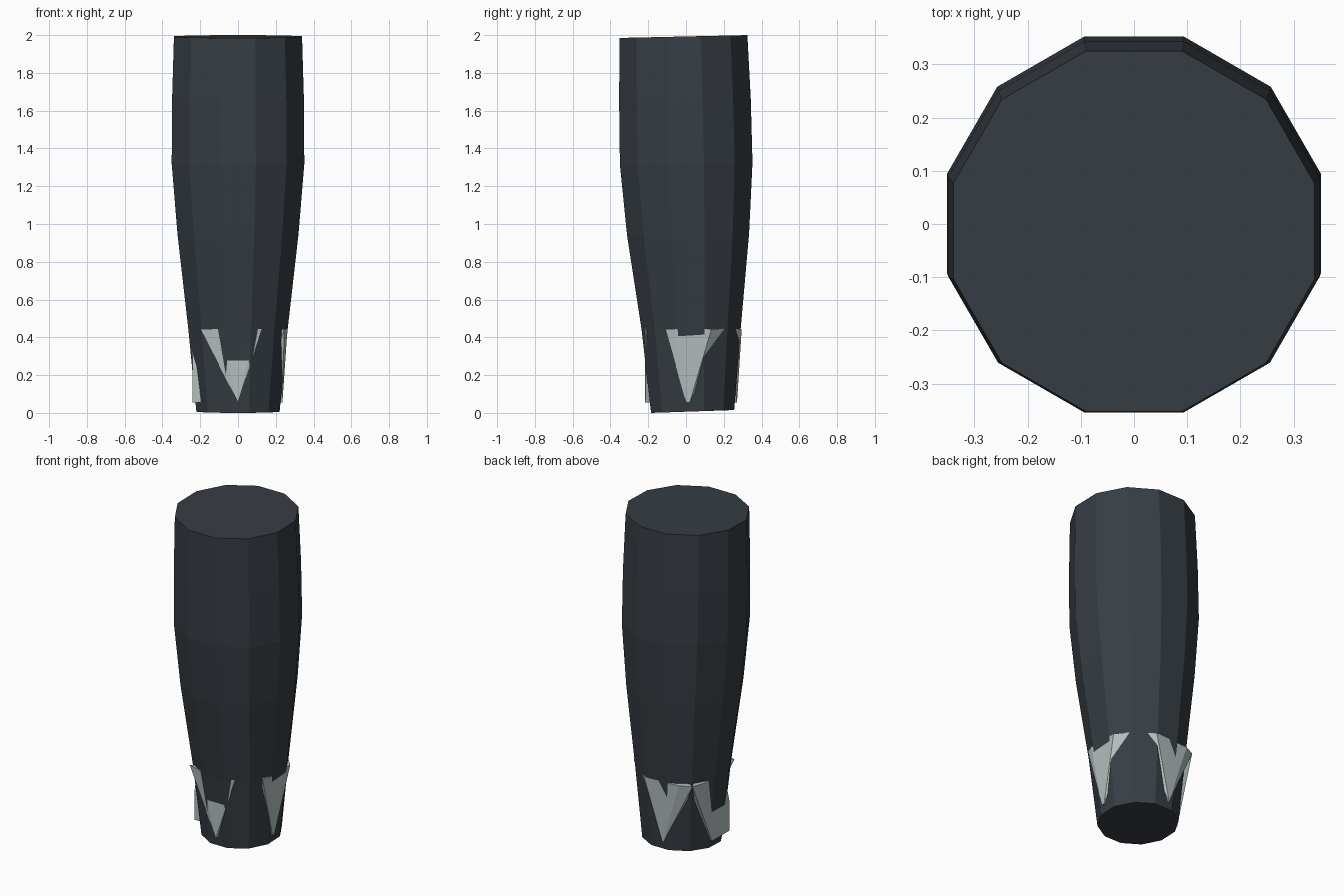
import bpy, bmesh, math

if "Cube" in bpy.data.objects:
    bpy.data.objects.remove(bpy.data.objects["Cube"])


def material(name, rgb):
    m = bpy.data.materials.new(name)
    m.diffuse_color = (*rgb, 1)
    m.use_nodes = True
    m.node_tree.nodes["Principled BSDF"].inputs["Base Color"].default_value = m.diffuse_color
    return m


DARK = material("dark_slate", (0.038, 0.047, 0.057))
GREY = material("pale_grey", (0.46, 0.52, 0.52))


def finish(bm, name, mat):
    bmesh.ops.recalc_face_normals(bm, faces=bm.faces)
    me = bpy.data.meshes.new(name)
    bm.to_mesh(me)
    bm.free()
    me.materials.append(mat)
    ob = bpy.data.objects.new(name, me)
    bpy.context.collection.objects.link(ob)
    return ob


# Tapered twelve-sided body: (front z, back z, half width, front y, back y)
RINGS = [
    (0.0, 0.015, 0.22, -0.185, 0.255),
    (0.44, 0.45, 0.263, -0.235, 0.29),
    (0.94, 0.95, 0.32, -0.312, 0.334),
    (1.315, 1.325, 0.351, -0.35, 0.352),
    (1.65, 1.66, 0.349, -0.354, 0.343),
    (1.985, 2.0, 0.339, -0.352, 0.325),
]
SIDES = 12
bm = bmesh.new()
loops = []
for zf, zb, hw, yf, yb in RINGS:
    k = 1 / math.cos(math.pi / SIDES)
    cy, hy = (yf + yb) / 2, (yb - yf) / 2
    ring = []
    for i in range(SIDES):
        a = (i + 0.5) * 2 * math.pi / SIDES
        y = cy + hy * k * math.sin(a)
        z = zf + (zb - zf) * (y - yf) / (yb - yf)
        ring.append(bm.verts.new((hw * k * math.cos(a), y, z)))
    loops.append(ring)
for lo, hi in zip(loops, loops[1:]):
    for i in range(SIDES):
        j = (i + 1) % SIDES
        bm.faces.new((lo[i], lo[j], hi[j], hi[i]))
bm.faces.new(loops[0][::-1])
bm.faces.new(loops[-1])
finish(bm, "body", DARK)


# Pointed claws half sunk into the base of the body
LOW, HIGH = 0.055, 0.445


def claw(name, low, high, extra=()):
    bm = bmesh.new()
    pts = [(x, y, LOW) for x, y in low] + [(x, y, HIGH) for x, y in high]
    for p in pts + list(extra):
        bm.verts.new(p)
    res = bmesh.ops.convex_hull(bm, input=bm.verts)
    junk = {g for g in res["geom_interior"] + res["geom_unused"]
            if isinstance(g, bmesh.types.BMVert)}
    bmesh.ops.delete(bm, geom=list(junk), context='VERTS')
    bmesh.ops.dissolve_limit(bm, angle_limit=0.02, verts=bm.verts, edges=bm.edges)
    finish(bm, name, GREY)


claw("front_claw", [(0, -0.216), (0, -0.12)],
     [(-0.10, -0.217), (0.10, -0.217), (-0.20, -0.185), (0.125, -0.21), (0, -0.1)])
claw("right_claw", [(0.235, 0.0), (0.235, 0.02), (0.13, 0.01)],
     [(0.262, -0.06), (0.262, 0.135), (0.245, -0.11), (0.2, 0.205), (0.1, 0.04)])
claw("back_claw", [(-0.03, 0.27), (-0.03, 0.16)],
     [(-0.148, 0.282), (0.08, 0.295), (-0.217, 0.247), (0.16, 0.226), (0, 0.1)])
claw("left_claw", [(-0.24, 0.09), (-0.24, -0.08), (-0.16, -0.08), (-0.13, 0.07)],
     [(-0.245, 0.17), (-0.245, -0.02), (-0.217, 0.247), (-0.1, 0.05)],
     [(-0.24, -0.08, 0.24), (-0.16, -0.08, 0.24)])
